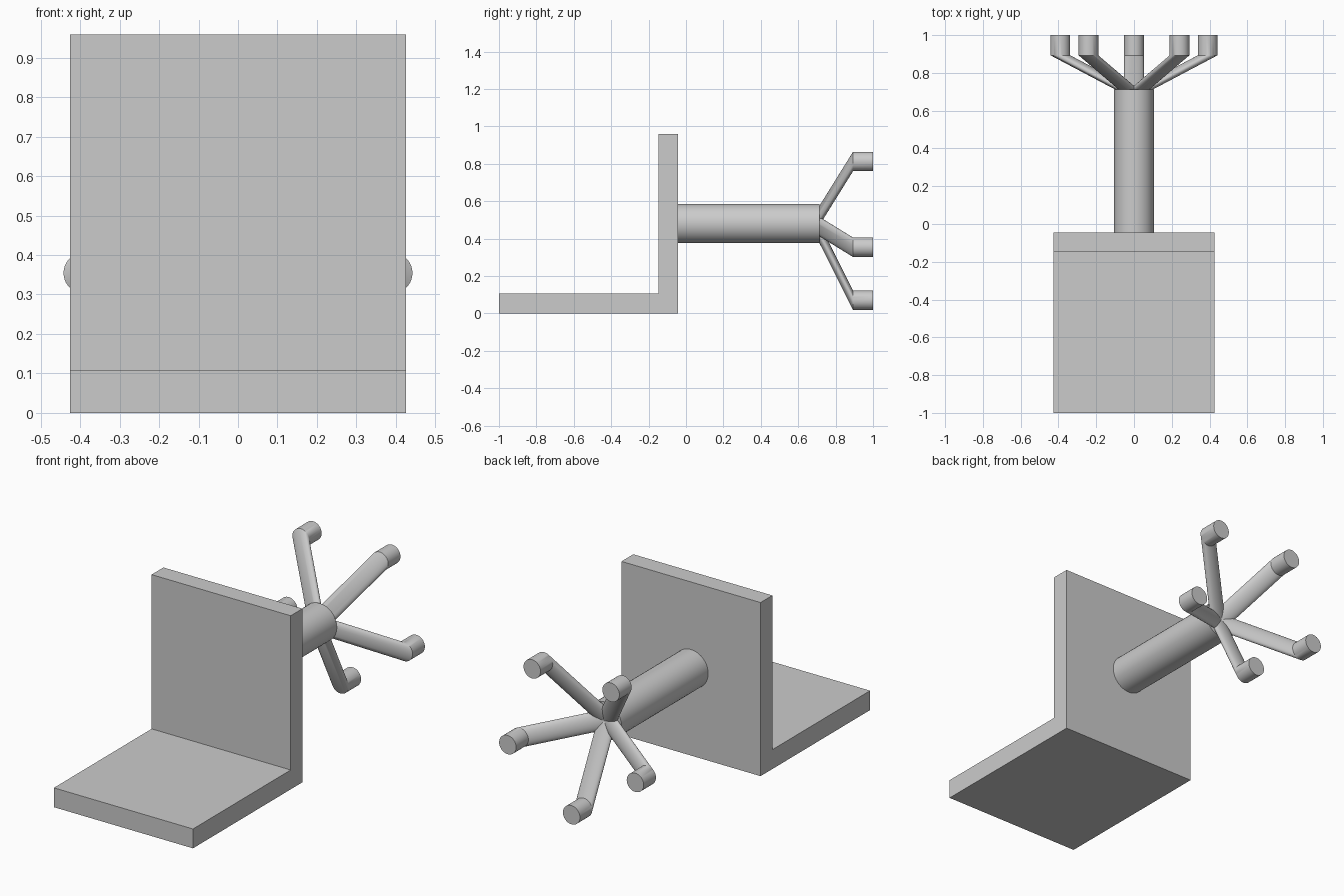
import bpy, bmesh
from math import pi, cos, sin, radians

if "Cube" in bpy.data.objects:
    bpy.data.objects.remove(bpy.data.objects["Cube"])

HUB_Z = 0.481      # height of the post axis
POST_END = 0.713
SIDES = 40


def finish(name, bm, smooth=True):
    bmesh.ops.recalc_face_normals(bm, faces=bm.faces)
    mesh = bpy.data.meshes.new(name)
    bm.to_mesh(mesh)
    bm.free()
    if smooth:
        mesh.shade_smooth()
        mesh.set_sharp_from_angle(angle=radians(30))
    obj = bpy.data.objects.new(name, mesh)
    bpy.context.collection.objects.link(obj)
    return obj


def tube(name, centres, radius):
    """Loft circles that all lie square to the y axis, capped at both ends."""
    bm = bmesh.new()
    rings = []
    for x, y, z in centres:
        rings.append([bm.verts.new((x + radius * cos(2 * pi * i / SIDES), y,
                                    z + radius * sin(2 * pi * i / SIDES)))
                      for i in range(SIDES)])
    for a, b in zip(rings, rings[1:]):
        for i in range(SIDES):
            j = (i + 1) % SIDES
            bm.faces.new((a[i], a[j], b[j], b[i]))
    bm.faces.new(rings[0])
    bm.faces.new(rings[-1])
    return finish(name, bm)


# L-shaped seat and back slab: side profile (y, z) extruded across x
profile = [(-1, 0), (-0.044, 0), (-0.044, 0.959), (-0.147, 0.959),
           (-0.147, 0.107), (-1, 0.107)]
bm = bmesh.new()
face = bm.faces.new([bm.verts.new((-0.425, y, z)) for y, z in profile])
side = bmesh.ops.extrude_face_region(bm, geom=[face])["geom"]
bmesh.ops.translate(bm, vec=(0.85, 0, 0),
                    verts=[g for g in side if isinstance(g, bmesh.types.BMVert)])
finish("seat_and_back", bm, smooth=False)

# Central post
tube("post", [(0, -0.044, HUB_Z), (0, POST_END, HUB_Z)], 0.105)

# Five splayed legs, each ending in a straight foot
for k in range(5):
    a = -pi / 2 + k * 2 * pi / 5
    path = [(r * cos(a), y, HUB_Z + r * sin(a))
            for r, y in ((0.052, POST_END), (0.41, 0.893), (0.41, 1.0))]
    tube(f"leg_{k + 1}", path, 0.052)
